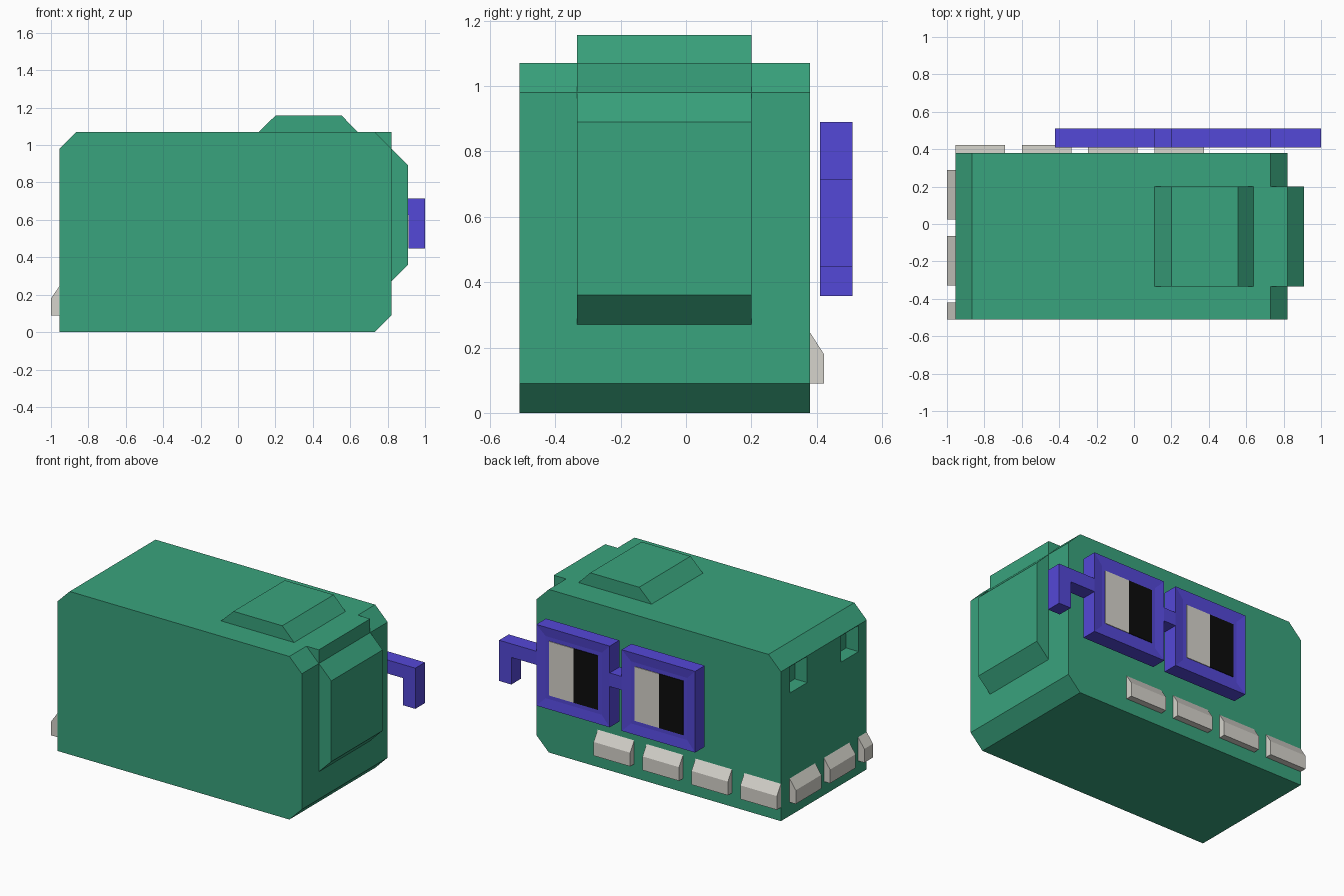
import bpy, bmesh
from mathutils import Vector

if "Cube" in bpy.data.objects:
    bpy.data.objects.remove(bpy.data.objects["Cube"])

U = 0.0888  # grid unit of the blocky style


def material(name, rgb):
    m = bpy.data.materials.new(name)
    lin = [((c / 255 + 0.055) / 1.055) ** 2.4 if c > 10 else c / 255 / 12.92 for c in rgb]
    m.diffuse_color = (*lin, 1)
    m.use_nodes = True
    m.node_tree.nodes["Principled BSDF"].inputs["Base Color"].default_value = m.diffuse_color
    return m


GREEN = material("green", (57, 163, 125))
PURPLE = material("purple", (84, 72, 215))
WHITE = material("off_white", (214, 212, 204))
BLACK = material("black", (12, 12, 12))


def finish(name, bm, mat):
    bmesh.ops.recalc_face_normals(bm, faces=bm.faces)
    me = bpy.data.meshes.new(name)
    bm.to_mesh(me)
    bm.free()
    me.materials.append(mat)
    ob = bpy.data.objects.new(name, me)
    bpy.context.collection.objects.link(ob)
    return ob


def prism(name, pts, a, b, mat, axis="y"):
    """Extrude a profile: (x, z) along y, or (y, z) along x."""
    bm = bmesh.new()
    place = (lambda p, t: (p[0], t, p[1])) if axis == "y" else (lambda p, t: (t, p[0], p[1]))
    face = bm.faces.new([bm.verts.new(place(p, a)) for p in pts])
    ext = bmesh.ops.extrude_face_region(bm, geom=[face])
    shift = Vector(place((0, 0), b - a))
    bmesh.ops.translate(bm, vec=shift, verts=[v for v in ext["geom"] if isinstance(v, bmesh.types.BMVert)])
    return finish(name, bm, mat)


def box(name, x, y, z, mat):
    return prism(name, [(x[0], z[0]), (x[1], z[0]), (x[1], z[1]), (x[0], z[1])], *y, mat)


# Head block with chamfered ends
head = prism("head", [(-0.955, 0), (0.73, 0), (0.82, 0.09), (0.82, 0.98), (0.73, 1.07),
                      (-0.865, 1.07), (-0.955, 0.98)], -0.51, 0.38, GREEN)

# Nostril recesses cut in the left end
for y in (0.107, -0.425):
    cutter = box("nostril_cutter", (-1.05, -0.865), (y, y + 0.18), (0.805, 0.976), GREEN)
    cutter.hide_render = True
    mod = head.modifiers.new("nostril", "BOOLEAN")
    mod.operation, mod.solver, mod.object = "DIFFERENCE", "EXACT", cutter
bpy.context.view_layer.update()
cut = bpy.data.meshes.new_from_object(head.evaluated_get(bpy.context.evaluated_depsgraph_get()))
head.modifiers.clear()
head.data = cut
for ob in [o for o in bpy.data.objects if o.name.startswith("nostril_cutter")]:
    bpy.data.objects.remove(ob)

# Raised panels on the top and on the right end
prism("top_bump", [(0.11, 1.07), (0.64, 1.07), (0.555, 1.157), (0.20, 1.157)], -0.333, 0.2, GREEN)
prism("end_bump", [(0.73, 1.07), (0.82, 1.07), (0.82, 0.98), (0.91, 0.89), (0.91, 0.36), (0.82, 0.27)],
      -0.333, 0.2, GREEN)

# Teeth along the back and the left end
for x in (-0.955, -0.60, -0.245, 0.11):
    prism("back_tooth", [(0.38, 0.09), (0.422, 0.09), (0.422, 0.18), (0.38, 0.245)], x, x + 0.265, WHITE, "x")
for a, b in ((0.025, 0.29), (-0.33, -0.065), (-0.51, -0.42)):
    prism("end_tooth", [(-0.955, 0.09), (-1.0, 0.09), (-1.0, 0.18), (-0.955, 0.245)], a, b, WHITE)

# Glasses: square frames with shallow recesses on both faces, holding half-and-half lenses
Y0, Y1, Z0, Z1 = 0.41, 0.51, 0.357, 0.89
for x in (-0.423, 0.197):
    w = 6 * U
    frame = box("glasses_frame", (x, x + w), (Y0, Y1), (Z0, Z1), PURPLE)
    bm = bmesh.new()
    bm.from_mesh(frame.data)
    for f in [f for f in bm.faces if abs(f.normal.y) > 0.9]:
        bmesh.ops.inset_region(bm, faces=[f], thickness=U, depth=0)
        bmesh.ops.translate(bm, vec=-f.normal * 0.008, verts=f.verts)
    bm.to_mesh(frame.data)
    bm.free()
    for y in (Y0 + 0.004, Y1 - 0.008):
        for name, k, mat in (("lens_dark", 1, BLACK), ("lens_light", 3, WHITE)):
            box(name, (x + k * U, x + (k + 2) * U), (y, y + 0.004), (Z0 + U, Z1 - U), mat)

# Bridge and hooked arm
box("glasses_bridge", (0.11, 0.197), (Y0, Y1), (0.625, 0.714), PURPLE)
prism("glasses_arm", [(0.73, 0.625), (0.911, 0.625), (0.911, 0.447), (1.0, 0.447), (1.0, 0.714), (0.73, 0.714)],
      Y0, Y1, PURPLE)
